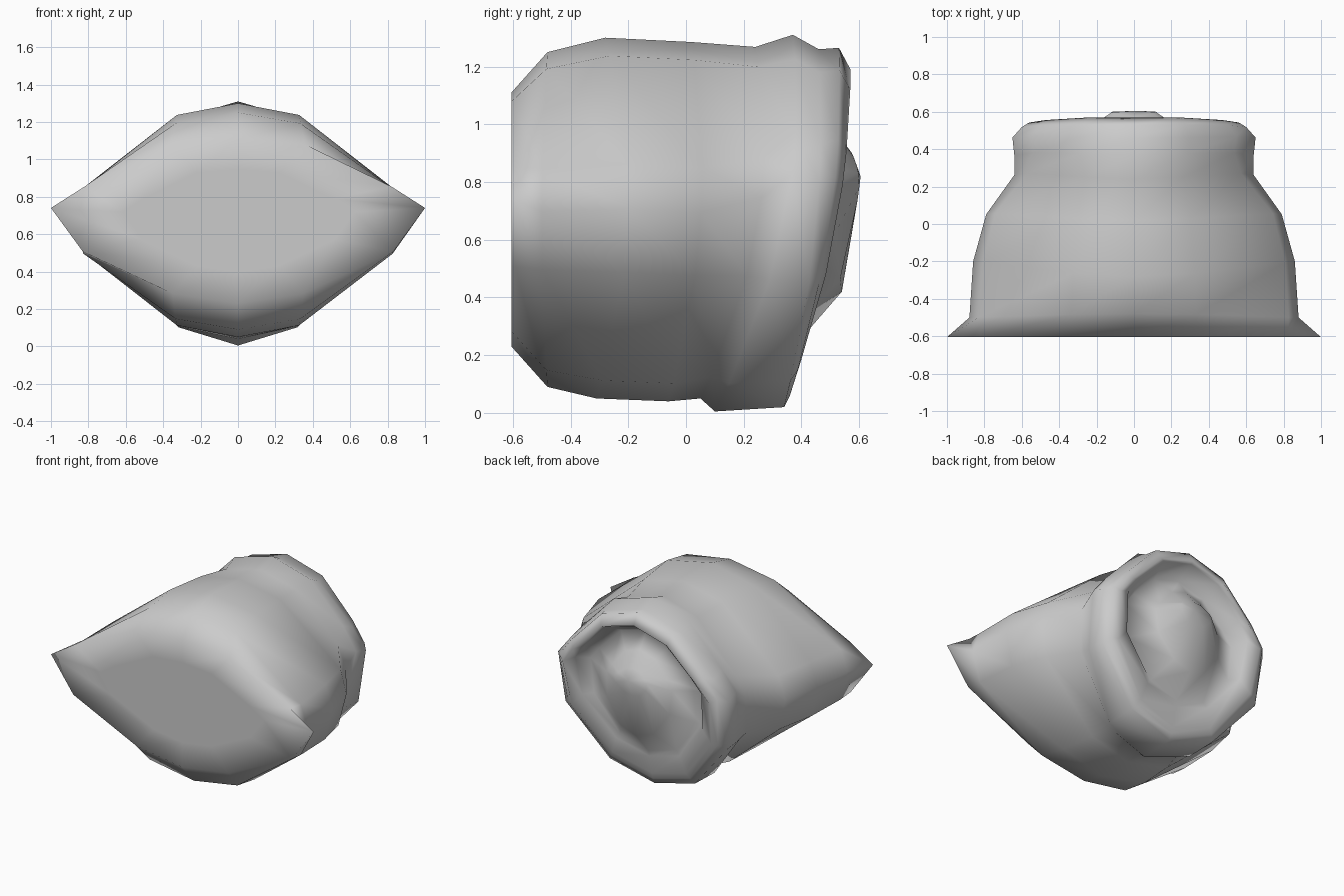
import bpy
import bmesh

if "Cube" in bpy.data.objects:
    bpy.data.objects.remove(bpy.data.objects["Cube"])

# Half outlines from top to bottom (x, z): body lens, front lip and rounded oval
LENS = [(0, 1), (.38, .9), (.94, .3), (1, .05), (.94, -.3), (.38, -.9), (0, -1)]
LIP = [(0, 1), (.36, .93), (.82, .42), (1, .16), (.83, -.37), (.35, -.88), (0, -1)]
OVAL = [(0, 1), (.45, .87), (.84, .47), (1, .26), (.95, -.3), (.5, -.85), (0, -1)]


def outline(a, b, blend):
    half = [(p[0] + (q[0] - p[0]) * blend, p[1] + (q[1] - p[1]) * blend)
            for p, q in zip(a, b)]
    return half + [(-x, z) for x, z in half[-2:0:-1]]


def add_ring(bm, shape, width, low, high, y_low, y_mid, y_high):
    """Closed section whose y bends through three depths from bottom to top."""
    ring = []
    for x, z in shape:
        y = y_mid + z * (y_high - y_low) / 2 + z * z * ((y_high + y_low) / 2 - y_mid)
        ring.append(bm.verts.new((x * width, y, (low + high) / 2 + z * (high - low) / 2)))
    return ring


def close_end(bm, ring, point):
    centre = bm.verts.new(point)
    for i in range(len(ring)):
        bm.faces.new((ring[i], ring[(i + 1) % len(ring)], centre))


bm = bmesh.new()
lens, lip, oval = (outline(s, s, 0) for s in (LENS, LIP, OVAL))
mixed = outline(LENS, OVAL, .45)
sections = [
    # Flat front panel, front lip and pillow-shaped body
    (lip, .62, .40, .95, -.605, -.605, -.605),
    (lip, 1.0, .23, 1.11, -.605, -.605, -.605),
    (lens, .88, .09, 1.25, -.48, -.50, -.48),
    (lens, .86, .05, 1.30, -.31, -.20, -.28),
    (lens, .79, .04, 1.285, -.06, .05, .02),
    # Waist, collar and rolled rim
    (mixed, .64, .05, 1.268, .05, .25, .24),
    (oval, .64, .005, 1.31, .10, .34, .37),
    (oval, .65, .02, 1.26, .34, .45, .46),
    (oval, .60, .06, 1.265, .36, .50, .53),
    (oval, .56, .10, 1.19, .37, .52, .57),
    # Inner edge, recess and bulging plug
    (oval, .48, .23, 1.18, .40, .50, .55),
    (oval, .43, .27, 1.11, .41, .42, .43),
    (oval, .25, .42, 1.00, .54, .51, .50),
    (oval, .12, .72, .90, .59, .60, .575),
]
rings = [add_ring(bm, *s) for s in sections]
for a, b in zip(rings, rings[1:]):
    for i in range(len(a)):
        j = (i + 1) % len(a)
        bm.faces.new((a[i], a[j], b[j], b[i]))
close_end(bm, rings[0], (0, -.605, .70))
close_end(bm, rings[-1], (.02, .605, .82))

bmesh.ops.recalc_face_normals(bm, faces=bm.faces)
for face in bm.faces:
    face.smooth = True
mesh = bpy.data.meshes.new("pouch_body")
bm.to_mesh(mesh)
bm.free()
body = bpy.data.objects.new("pouch_body", mesh)
bpy.context.collection.objects.link(body)

# Plain grey surface
grey = bpy.data.materials.new("plain_grey")
grey.use_nodes = True
colour = (.6, .6, .6, 1)
grey.diffuse_color = colour
grey.node_tree.nodes["Principled BSDF"].inputs["Base Color"].default_value = colour
mesh.materials.append(grey)
